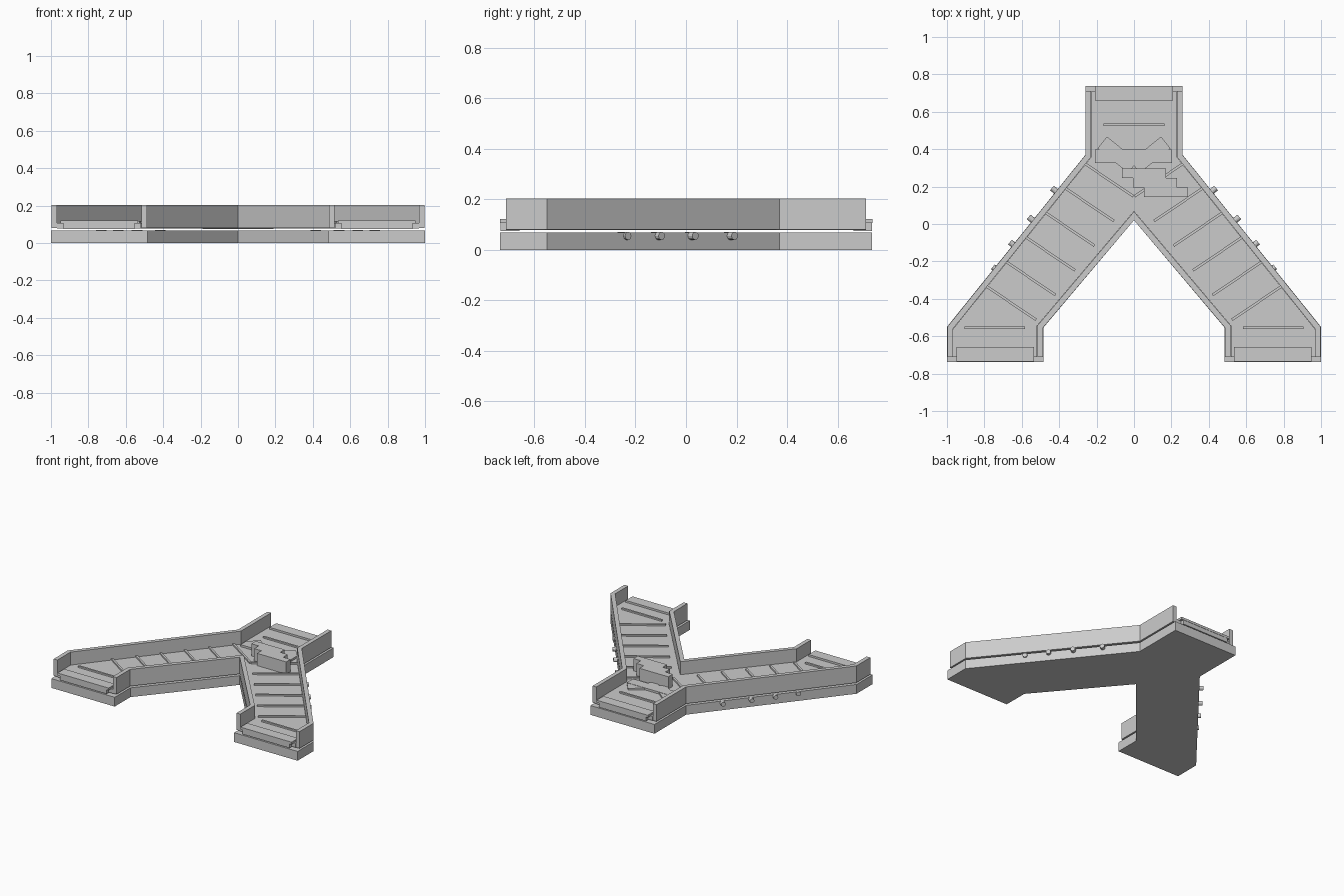
import bpy, bmesh, math
from mathutils import Vector

if "Cube" in bpy.data.objects:
    bpy.data.objects.remove(bpy.data.objects["Cube"])


def prism(name, pts, z0, z1):
    """Closed solid from a 2D outline between two heights."""
    bm = bmesh.new()
    lo = [bm.verts.new((x, y, z0)) for x, y in pts]
    hi = [bm.verts.new((x, y, z1)) for x, y in pts]
    bm.faces.new(lo[::-1])
    bm.faces.new(hi)
    for i in range(len(pts)):
        bm.faces.new((lo[i - 1], lo[i], hi[i], hi[i - 1]))
    bmesh.ops.recalc_face_normals(bm, faces=bm.faces)
    me = bpy.data.meshes.new(name)
    bm.to_mesh(me)
    bm.free()
    ob = bpy.data.objects.new(name, me)
    bpy.context.collection.objects.link(ob)
    return ob


def bar(name, cx, cy, length, width, z0, z1, ang=0.0):
    """Flat bar centred at a point and turned about z."""
    u = Vector((math.cos(ang), math.sin(ang))) * length / 2
    v = Vector((-math.sin(ang), math.cos(ang))) * width / 2
    c = Vector((cx, cy))
    return prism(name, [c - u - v, c + u - v, c + u + v, c - u + v], z0, z1)


def offset(path, d):
    """Mitred offset of an open polyline to its left."""
    out, n = [], len(path)
    for i in range(n):
        p = Vector(path[i])
        a = p - Vector(path[i - 1]) if i > 0 else None
        b = Vector(path[i + 1]) - p if i < n - 1 else None
        a, b = (a or b).normalized(), (b or a).normalized()
        na, nb = Vector((-a.y, a.x)), Vector((-b.y, b.x))
        out.append(p + (na + nb) * d / (1 + na.dot(nb)))
    return out


def wall(name, path, d=0.03):
    return prism(name, [Vector(p) for p in path] + offset(path, d)[::-1], 0.08, 0.203)


# Base slab, counter-clockwise Y outline
half = [(0, 0.02), (0.485, -0.555), (0.485, -0.737), (1, -0.737),
        (1, -0.55), (0.26, 0.37), (0.26, 0.737)]
prism("base", half + [(-x, y) for x, y in half[:0:-1]], 0, 0.068)

# Parapet walls, standing just clear of the base
outer = [(0.998, -0.712), (0.998, -0.55), (0.259, 0.37), (0.259, 0.712)]
left = [(-x, y) for x, y in outer[::-1]]
wall("outer_wall_right", outer)
wall("outer_wall_left", left)
half_in = [(0, 0.02), (0.487, -0.555), (0.487, -0.712)]
inner = [(-x, y) for x, y in half_in[:0:-1]] + half_in
wall("inner_wall", inner)

# Raised floor between the walls
prism("floor", offset(inner, 0.031) + offset(outer, 0.031) + offset(left, 0.031),
      0.078, 0.108)

# Stepped end sills on the three openings
for cx, cy in ((-0.7425, -0.697), (0.7425, -0.697), (0, 0.7)):
    bar("sill_foot", cx, cy, 0.38, 0.074, 0.074, 0.105)
    bar("sill_top", cx, cy, 0.415, 0.078, 0.105, 0.122)

# Straight floor ribs near the openings
for cx, cy in ((-0.745, -0.555), (0.745, -0.555), (0, 0.53)):
    bar("end_rib", cx, cy, 0.325, 0.014, 0.1, 0.119)

# Slanted floor ribs, pegs and crossing sills, mirrored on each arm
tilt = math.radians(34)
for s in (-1, 1):
    for i in range(6):
        bar("arm_rib", s * (0.66 - 0.104 * i), -0.42 + 0.132 * i,
            0.33, 0.014, 0.1, 0.119, s * tilt)
    for y, out in ((0.175, 0.028), (0.02, 0.028), (-0.11, 0.022), (-0.235, 0.01)):
        x = 0.26 + (0.37 - y) * 0.8043
        n = Vector((s * 0.78, 0.627, 0))
        c = Vector((s * x, y, 0.055)) + n * (out - 0.03)
        bpy.ops.mesh.primitive_cylinder_add(
            vertices=12, radius=0.016, depth=0.06, location=c,
            rotation=n.to_track_quat("Z", "Y").to_euler())
        bpy.context.object.name = "side_peg"
    bar("crossing_sill", s * 0.088, 0.37, 0.21, 0.08, 0.1, 0.121,
        s * math.radians(39))

# Straight sill and raised staggered block at the junction
bar("junction_sill", -0.003, 0.362, 0.41, 0.072, 0.1, 0.123)
prism("staggered_block",
      [(-0.065, 0.298), (-0.065, 0.247), (-0.005, 0.247), (-0.005, 0.195),
       (0.053, 0.195), (0.053, 0.145), (0.29, 0.145), (0.29, 0.195),
       (0.23, 0.195), (0.23, 0.247), (0.17, 0.247), (0.17, 0.298)],
      0.105, 0.198)
